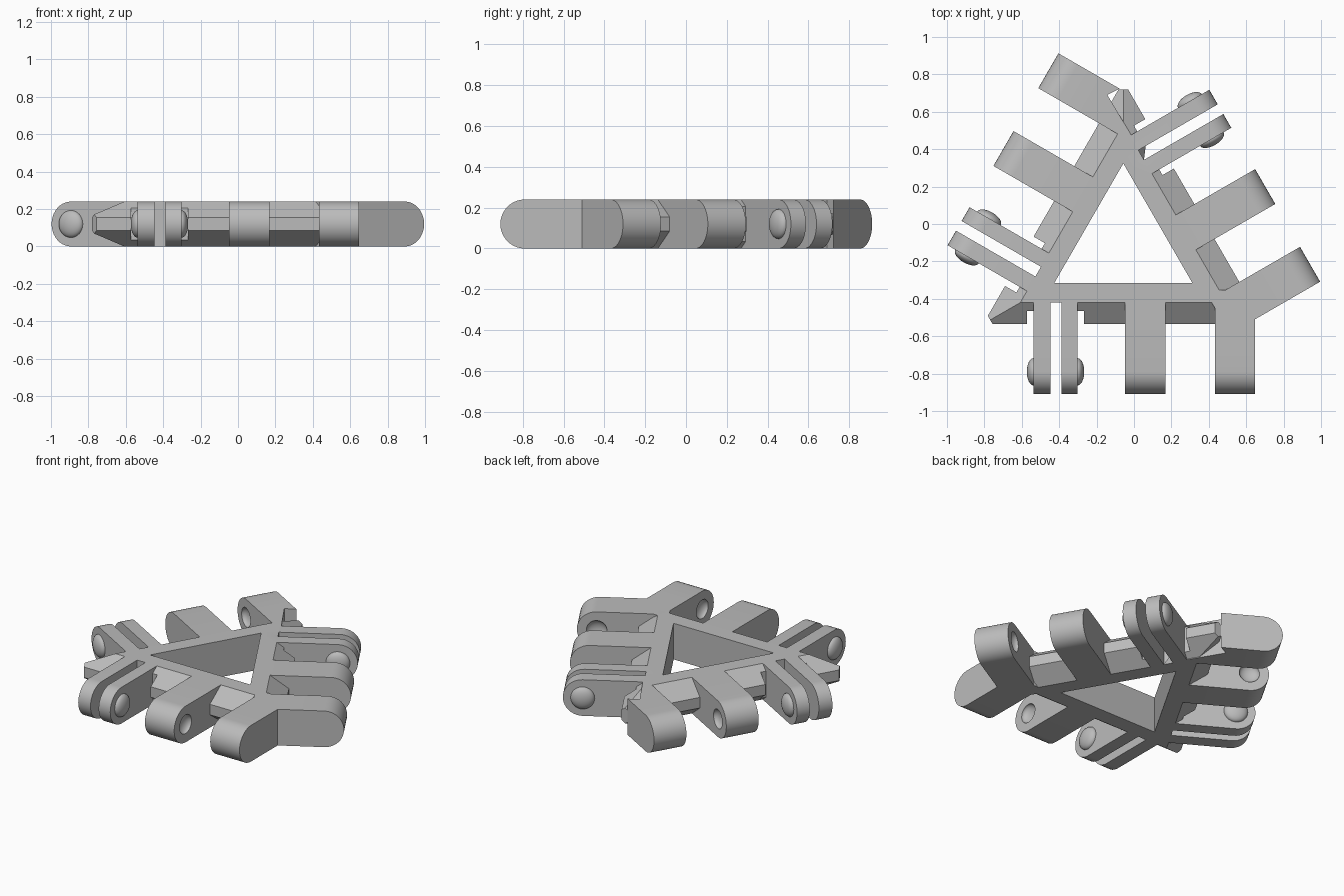
import bpy, bmesh, math
from mathutils import Matrix, Vector

if "Cube" in bpy.data.objects:
    bpy.data.objects.remove(bpy.data.objects["Cube"])

H = 0.24                                   # thickness of the piece
CENTRE = Matrix.Translation((-0.057, -0.102, 0))

grey = bpy.data.materials.new("light_grey")
grey.diffuse_color = (0.5, 0.5, 0.5, 1)
grey.use_nodes = True
grey.node_tree.nodes["Principled BSDF"].inputs["Base Color"].default_value = grey.diffuse_color


def make(name, bm, matrix):
    bmesh.ops.transform(bm, matrix=matrix, verts=bm.verts)
    bmesh.ops.recalc_face_normals(bm, faces=bm.faces)
    me = bpy.data.meshes.new(name)
    bm.to_mesh(me)
    bm.free()
    me.materials.append(grey)
    ob = bpy.data.objects.new(name, me)
    bpy.context.collection.objects.link(ob)
    return ob


def prism(points, offset):
    """Extrude a closed outline of 3D points by an offset."""
    bm = bmesh.new()
    face = bm.faces.new([bm.verts.new(p) for p in points])
    ext = bmesh.ops.extrude_face_region(bm, geom=[face], use_keep_orig=True)
    moved = [g for g in ext["geom"] if isinstance(g, bmesh.types.BMVert)]
    bmesh.ops.translate(bm, verts=moved, vec=offset)
    return bm


def block(outline, z0=0.0, z1=H):
    """Upright prism from (along, outward) points."""
    return prism([(u, -d, z0) for u, d in outline], (0, 0, z1 - z0))


def box(u0, u1, d0, d1, z0, z1):
    return block([(u0, d0), (u1, d0), (u1, d1), (u0, d1)], z0, z1)


def tab(u0, u1, d0):
    """Hinge tab with a half-round end."""
    pts = [(u0, -d0, H), (u0, -d0, 0)]
    for i in range(21):
        a = -math.pi / 2 + math.pi * i / 20
        pts.append((u0, -0.688 - 0.12 * math.cos(a), 0.12 + 0.12 * math.sin(a)))
    return prism(pts, (u1 - u0, 0, 0))


def button(u, depth, radius):
    """Flattened ball centred on the hinge axis."""
    bm = bmesh.new()
    bmesh.ops.create_uvsphere(bm, u_segments=32, v_segments=16, radius=1)
    bmesh.ops.transform(bm, verts=bm.verts, matrix=Matrix.Translation((u, -0.688, 0.12))
                        @ Matrix.Diagonal((depth, radius, radius, 1))
                        @ Matrix.Rotation(math.pi / 2, 4, 'Y'))
    return bm


def combine(body, part, operation):
    mod = body.modifiers.new("join", 'BOOLEAN')
    mod.operation, mod.object, mod.solver = operation, part, 'EXACT'
    bpy.context.view_layer.objects.active = body
    bpy.ops.object.modifier_apply(modifier=mod.name)
    bpy.data.objects.remove(part)


def triangle(inradius, z):
    return [(2 * inradius * math.cos(math.radians(a)),
             2 * inradius * math.sin(math.radians(a)), z) for a in (90, 210, 330)]


# Triangular frame with bevelled edge and clipped corners
bm = bmesh.new()
for r, z in ((0.318, 0), (0.433, 0.085), (0.433, 0.155), (0.318, H)):
    for p in triangle(r, z):
        bm.verts.new(p)
bmesh.ops.convex_hull(bm, input=bm.verts[:])
for angle, dist in ((90, 0.822), (210, 0.822), (330, 0.80)):
    n = Vector((math.cos(math.radians(angle)), math.sin(math.radians(angle)), 0))
    bmesh.ops.bisect_plane(bm, geom=bm.verts[:] + bm.edges[:] + bm.faces[:],
                           plane_co=n * dist, plane_no=n, clear_outer=True)
    bmesh.ops.holes_fill(bm, edges=[e for e in bm.edges if e.is_boundary])
bmesh.ops.dissolve_limit(bm, angle_limit=0.01, verts=bm.verts[:], edges=bm.edges[:])
frame = make("hinged_triangle_frame", bm, CENTRE)

# Triangular opening
combine(frame, make("opening", prism(triangle(0.213, -0.1), (0, 0, 0.5)), CENTRE), 'DIFFERENCE')

# Bottom side is mirrored; the other two are rotated copies of each other
sides = [CENTRE @ Matrix.Rotation(math.radians(a), 4, 'Z') @ Matrix.Diagonal((s, 1, 1, 1))
         for a, s in ((0, 1), (120, -1), (240, -1))]

# Clearance pockets around the clip prongs
for m in sides:
    combine(frame, make("pocket", box(-0.515, -0.21, 0.363, 0.55, -0.1, 0.4), m), 'DIFFERENCE')
    combine(frame, make("slot", box(-0.39, -0.33, 0.318, 0.55, -0.1, 0.4), m), 'DIFFERENCE')

# Clip prongs, middle tabs and corner tabs
corner = [(0.49, 0.55), (0.49, 0.25), (0.60, 0.25), (0.705, 0.407), (0.705, 0.55)]
top_corner = [(0.49, 0.55), (0.49, 0.25), (0.52, 0.25), (0.643, 0.47), (0.705, 0.43), (0.705, 0.55)]
for i, m in enumerate(sides):
    for u0, u1, d0 in ((-0.48, -0.39, 0.25), (-0.33, -0.245, 0.25),
                       (0.01, 0.225, 0.25), (0.49, 0.705, 0.5)):
        combine(frame, make("tab", tab(u0, u1, d0), m), 'UNION')
    combine(frame, make("corner", block(top_corner if i == 2 else corner), m), 'UNION')

# Snap buttons on the prongs and matching dimples in the tabs
for m in sides:
    for u in (-0.48, -0.245):
        combine(frame, make("button", button(u, 0.036, 0.073), m), 'UNION')
    for u in (0.225, 0.49):
        combine(frame, make("dimple", button(u, 0.036, 0.062), m), 'DIFFERENCE')

bpy.ops.object.select_all(action='DESELECT')
frame.select_set(True)
bpy.context.view_layer.objects.active = frame
bpy.ops.object.shade_smooth_by_angle(angle=math.radians(25))
